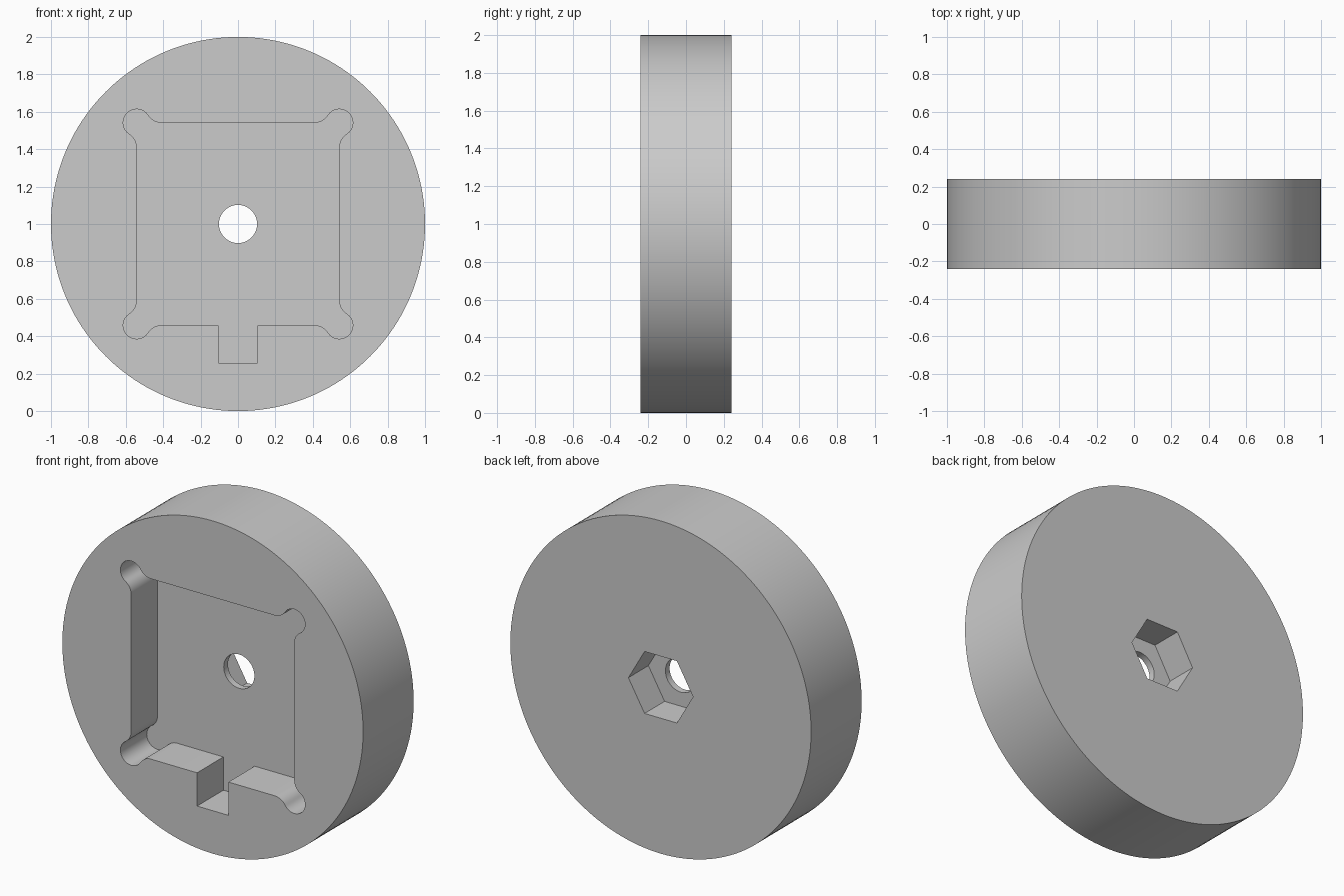
import bpy
import bmesh
from math import sin, cos, pi, atan2, hypot, radians

cube = bpy.data.objects.get("Cube")
if cube:
    bpy.data.objects.remove(cube, do_unlink=True)

HALF = 0.24          # half thickness of the disc
POCKET_FLOOR = 0.01  # y of the pocket floor
NUT_FLOOR = 0.05     # y of the hexagonal recess floor
SIDE = 0.542         # half width of the square pocket
EAR = 0.072          # radius of the corner reliefs
RUN = 0.13           # distance from corner to the start of its fillet

grey = bpy.data.materials.new("plain_grey")
grey.use_nodes = True
colour = (0.6, 0.6, 0.6, 1)
grey.diffuse_color = colour
grey.node_tree.nodes["Principled BSDF"].inputs["Base Color"].default_value = colour


def arc(cx, cz, r, start, end, n):
    return [(cx + r * cos(start + (end - start) * i / n),
             cz + r * sin(start + (end - start) * i / n)) for i in range(n + 1)]


def ring(r, n):
    return arc(0, 0, r, 0, 2 * pi, n)[:-1]


def prism(name, profile, y0, y1):
    """Extrude an (x, z) outline, centred on the disc axis, from y0 to y1."""
    bm = bmesh.new()
    face = bm.faces.new([bm.verts.new((x, y0, z + 1)) for x, z in profile])
    moved = bmesh.ops.extrude_face_region(bm, geom=[face])["geom"]
    bmesh.ops.translate(bm, vec=(0, y1 - y0, 0),
                        verts=[v for v in moved if isinstance(v, bmesh.types.BMVert)])
    bmesh.ops.recalc_face_normals(bm, faces=bm.faces)
    mesh = bpy.data.meshes.new(name)
    bm.to_mesh(mesh)
    bm.free()
    mesh.materials.append(grey)
    obj = bpy.data.objects.new(name, mesh)
    bpy.context.collection.objects.link(obj)
    return obj


# Square pocket outline: each corner has a round relief blended by two fillets
fillet = (RUN ** 2 - EAR ** 2) / (2 * EAR)
tilt = atan2(fillet, RUN)
corner = arc(SIDE + fillet, SIDE - RUN, fillet, pi, pi / 2 + tilt, 8)
corner += arc(SIDE, SIDE, EAR, tilt - pi / 2, pi - tilt, 28)[1:-1]
corner += arc(SIDE - RUN, SIDE + fillet, fillet, -tilt, -pi / 2, 8)
pocket = []
for quarter in range(4):
    c, s = cos(quarter * pi / 2), sin(quarter * pi / 2)
    pocket += [(x * c - z * s, x * s + z * c) for x, z in corner]
    if quarter == 2:  # key slot in the bottom edge
        pocket += [(-0.104, -SIDE), (-0.104, -0.742), (0.104, -0.742), (0.104, -SIDE)]

# Disc, then its recesses and bore
disc = prism("disc_body", ring(1, 160), -HALF, HALF)
cutters = [
    prism("pocket_cutter", pocket, -HALF - 0.1, POCKET_FLOOR),
    prism("nut_recess_cutter", ring(0.215, 6), NUT_FLOOR, HALF + 0.1),
    prism("bore_cutter", ring(0.102, 48), -HALF - 0.2, HALF + 0.2),
]
bpy.ops.object.select_all(action='DESELECT')
disc.select_set(True)
bpy.context.view_layer.objects.active = disc
for cutter in cutters:
    cutter.hide_render = True
    mod = disc.modifiers.new(cutter.name, 'BOOLEAN')
    mod.operation = 'DIFFERENCE'
    mod.solver = 'EXACT'
    mod.object = cutter
    bpy.ops.object.modifier_apply(modifier=mod.name)
    bpy.data.objects.remove(cutter, do_unlink=True)

bpy.ops.object.shade_smooth_by_angle(angle=radians(30))
